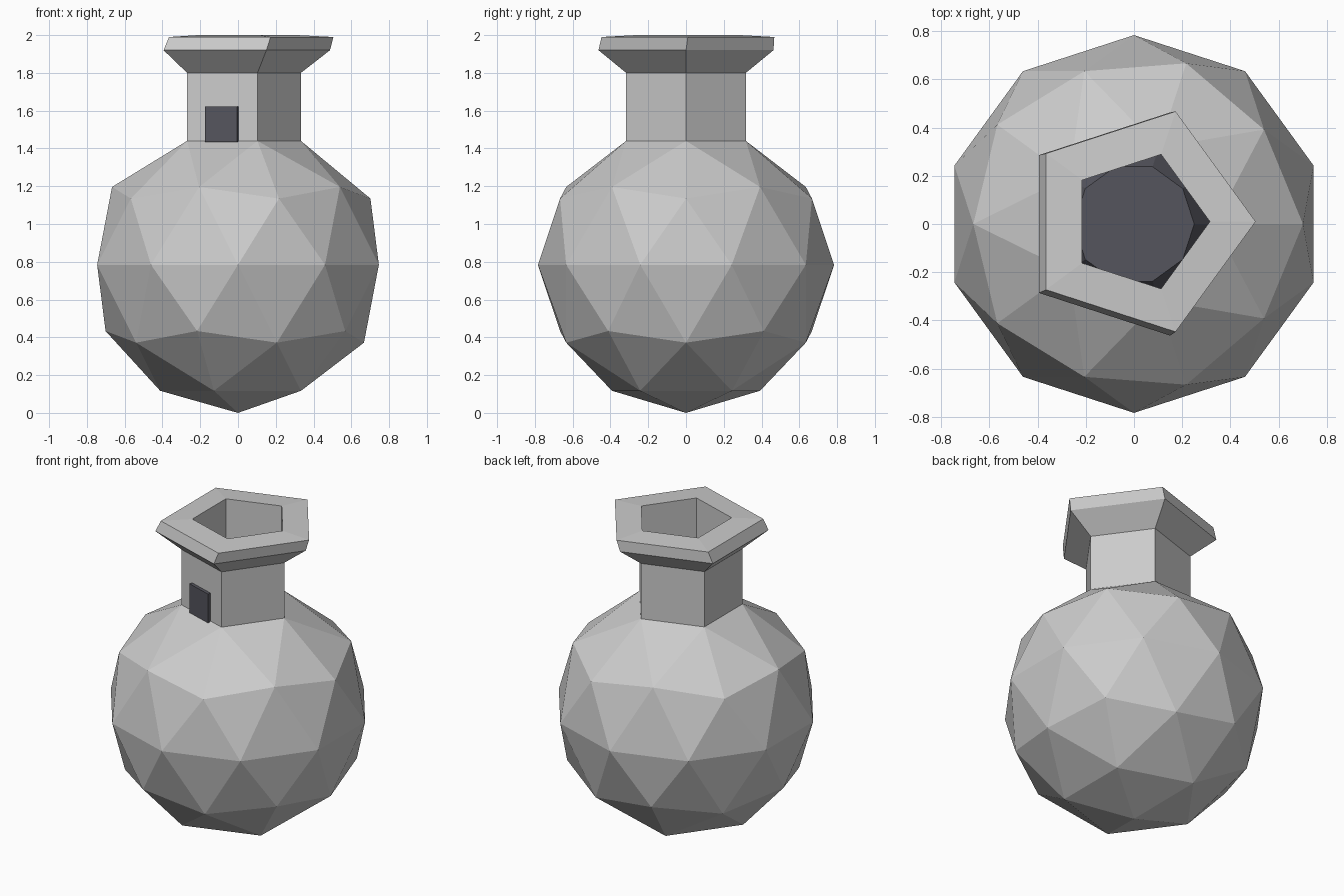
import bpy, bmesh, math
from mathutils import Matrix, Vector

if "Cube" in bpy.data.objects:
    bpy.data.objects.remove(bpy.data.objects["Cube"])


def finish(name, bm, material=None):
    bmesh.ops.recalc_face_normals(bm, faces=bm.faces)
    mesh = bpy.data.meshes.new(name)
    bm.to_mesh(mesh)
    bm.free()
    obj = bpy.data.objects.new(name, mesh)
    bpy.context.collection.objects.link(obj)
    if material:
        mesh.materials.append(material)
    return obj


dark = bpy.data.materials.new("dark")
dark.diffuse_color = (0.09, 0.09, 0.11, 1)
dark.use_nodes = True
dark.node_tree.nodes["Principled BSDF"].inputs["Base Color"].default_value = dark.diffuse_color

# Flask: faceted globe, opened at the top pole
R = 0.784
STEP = math.tau / 5
bm = bmesh.new()
bmesh.ops.create_icosphere(bm, subdivisions=2, radius=R,
                           matrix=Matrix.Translation((0, 0, R)))
top = max(bm.verts, key=lambda v: v.co.z)
bmesh.ops.delete(bm, geom=[top], context='VERTS')


def shape_ring(verts, radius, z, cx=0, cy=0):
    for v in verts:
        a = round(math.atan2(v.co.y, v.co.x) / STEP) * STEP
        v.co = Vector((cx + radius * math.cos(a), cy + radius * math.sin(a), z))


# Shoulder, neck, flared lip, rim and inner neck wall
edges = [e for e in bm.edges if e.is_boundary]
shape_ring({v for e in edges for v in e.verts}, 0.333, 1.44)
rings = [(0.333, 1.80, 0, 0), (0.487, 1.92, 0, 0), (0.481, 1.99, 0.024, 0.01),
         (0.293, 2.0, 0.022, 0.01), (0.293, 1.44, 0.022, 0.01)]
for ring in rings:
    geom = bmesh.ops.extrude_edge_only(bm, edges=edges)["geom"]
    edges = [g for g in geom if isinstance(g, bmesh.types.BMEdge)]
    shape_ring([g for g in geom if isinstance(g, bmesh.types.BMVert)], *ring)
finish("flask", bm)

# Liquid: ten-sided dark mound inside the globe
bm = bmesh.new()
bmesh.ops.create_cone(bm, cap_ends=True, segments=10, radius1=0.5, radius2=0.25,
                      depth=0.4,
                      matrix=Matrix.Translation((0, 0, 1.0))
                      @ Matrix.Rotation(math.radians(18), 4, 'Z'))
finish("liquid", bm, dark)

# Tag: small dark plate on the front face of the neck
angle = math.radians(252)
bm = bmesh.new()
bmesh.ops.create_cube(bm, size=1,
                      matrix=Matrix.Rotation(angle, 4, 'Z')
                      @ Matrix.Translation((0.27, 0, 1.528))
                      @ Matrix.Diagonal((0.04, 0.18, 0.188, 1)))
finish("neck_tag", bm, dark)
